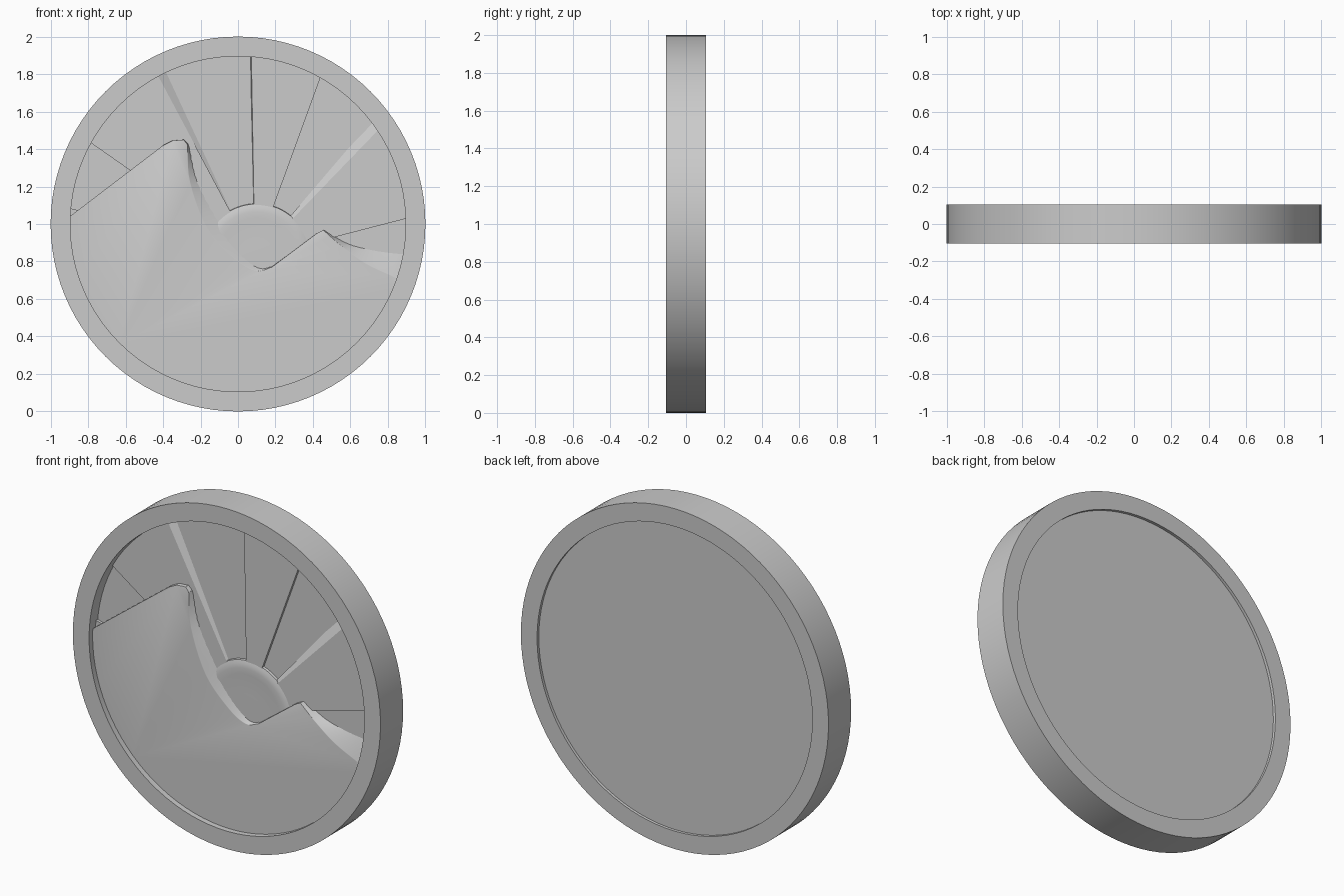
import bpy, bmesh, math
from mathutils import Vector

cube = bpy.data.objects.get("Cube")
if cube:
    bpy.data.objects.remove(cube)

grey = bpy.data.materials.new("plain_grey")
grey.use_nodes = True
grey.diffuse_color = (0.6, 0.6, 0.6, 1)
grey.node_tree.nodes["Principled BSDF"].inputs["Base Color"].default_value = (0.6, 0.6, 0.6, 1)

INNER = 0.895            # radius of the rim opening
BED = 0.9                # inlay radius, tucked slightly into the rim
SKY, RAY, LAND = -0.03, -0.046, -0.072   # depths of the relief layers
SUN = Vector((0.09, 0.82))


def loft(name, loops, closed=False, bevel_if=None):
    """Skin a stack of equal closed loops; cap the ends unless the stack is closed."""
    bm = bmesh.new()
    rows = [[bm.verts.new(p) for p in loop] for loop in loops]
    n = len(rows[0])
    pairs = list(zip(rows, rows[1:])) + ([(rows[-1], rows[0])] if closed else [])
    for a, b in pairs:
        for i in range(n):
            j = (i + 1) % n
            bm.faces.new((a[i], a[j], b[j], b[i]))
    if not closed:
        bm.faces.new(rows[0])
        bm.faces.new(rows[-1])
    bmesh.ops.recalc_face_normals(bm, faces=bm.faces)
    if bevel_if:
        edges = [e for e in bm.edges if all(bevel_if(v.co) for v in e.verts)]
        bmesh.ops.bevel(bm, geom=edges, offset=0.01, segments=2, profile=0.5,
                        affect='EDGES', clamp_overlap=True)
    mesh = bpy.data.meshes.new(name)
    bm.to_mesh(mesh)
    bm.free()
    mesh.materials.append(grey)
    obj = bpy.data.objects.new(name, mesh)
    bpy.context.collection.objects.link(obj)
    bpy.ops.object.select_all(action='DESELECT')
    obj.select_set(True)
    bpy.context.view_layer.objects.active = obj
    bpy.ops.object.shade_smooth_by_angle(angle=math.radians(30))
    return obj


def circle(r, y, cx=0.0, cz=1.0, n=96):
    return [(cx + r * math.cos(math.tau * i / n), y, cz + r * math.sin(math.tau * i / n))
            for i in range(n)]


def smooth_path(points, steps=5):
    """Catmull-Rom curve through the points."""
    p = [Vector(q) for q in points]
    p = [2 * p[0] - p[1]] + p + [2 * p[-1] - p[-2]]
    out = []
    for a, b, c, d in zip(p, p[1:], p[2:], p[3:]):
        for k in range(steps):
            t = k / steps
            out.append(0.5 * (2 * b + (c - a) * t + (2 * a - 5 * b + 4 * c - d) * t * t
                              + (3 * b - a - 3 * c + d) * t ** 3))
    return out + [p[-2]]


# Outer rim and the recessed backing plate
loft("rim", [circle(1, -0.105), circle(1, 0.105), circle(INNER, 0.105),
             circle(INNER, -0.105)], closed=True)
loft("backing_plate", [circle(BED, SKY), circle(BED, 0.088)])


# Raised sun rays, each a wedge from the sun to the rim
def wedge(start, end, y):
    pts = [(SUN.x, y, SUN.y)]
    off = SUN - Vector((0, 1))
    for i in range(13):
        a = math.radians(start + (end - start) * i / 12)
        d = Vector((math.cos(a), math.sin(a)))
        h = off.dot(d)
        reach = -h + math.sqrt(h * h - off.length_squared + BED ** 2)
        p = SUN + d * reach
        pts.append((p.x, y, p.y))
    return pts


# top start, top end, base start, base end in degrees
rays = [(14.5, 46, 14.5, 49.5), (70, 91, 70, 91.3),
        (118, 145, 115, 145), (165, 184, 165, 184)]
for i, (a, b, c, d) in enumerate(rays):
    loft(f"sun_ray_{i + 1}", [wedge(c, d, SKY + 0.004), wedge(a, b, RAY)])

# Low domed sun disc
sun_profile = [(0.29, SKY + 0.004), (0.287, -0.044), (0.27, -0.05), (0.245, -0.054),
               (0.21, -0.052), (0.1, -0.053)]
loft("sun", [circle(r, y, SUN.x + 0.01, SUN.y, 64) for r, y in sun_profile])

# Mountain land: each point holds front x, z then base x, z of the sloped side
ridge = [(x, z, x, z) for x, z in
         [(-0.40, 1.42), (-0.35, 1.445), (-0.29, 1.45)]]
cliff = smooth_path([(-0.27, 1.425, -0.262, 1.425), (-0.255, 1.22, -0.19, 1.22),
                     (-0.16, 0.97, -0.05, 1.02), (-0.01, 0.81, 0.05, 0.87),
                     (0.10, 0.75, 0.13, 0.785), (0.18, 0.77, 0.185, 0.778)])
small_peak = [(0.42, 0.95, 0.42, 0.95)]
far_slope = smooth_path([(0.455, 0.968, 0.46, 0.968), (0.55, 0.885, 0.59, 0.895),
                         (0.68, 0.79, 0.74, 0.862), (0.848, 0.71, 0.885, 0.85)])


def rim_point(t):
    end = math.radians(-182.5)
    front, base = (math.radians(s) * (1 - t) + end * t for s in (-19, -9.6))
    return (BED * math.cos(front), 1 + BED * math.sin(front),
            BED * math.cos(base), 1 + BED * math.sin(base))


shore = [rim_point(i / 48) for i in range(49)]
outline = ridge + cliff + small_peak + far_slope + shore
front = [(p[0], LAND, p[1]) for p in outline]
base = [(p[2], SKY + 0.004, p[3]) for p in outline]
loft("mountain_land", [front, base],
     bevel_if=lambda c: c.y < LAND + 0.001 and math.hypot(c.x, c.z - 1) < BED - 0.002)
